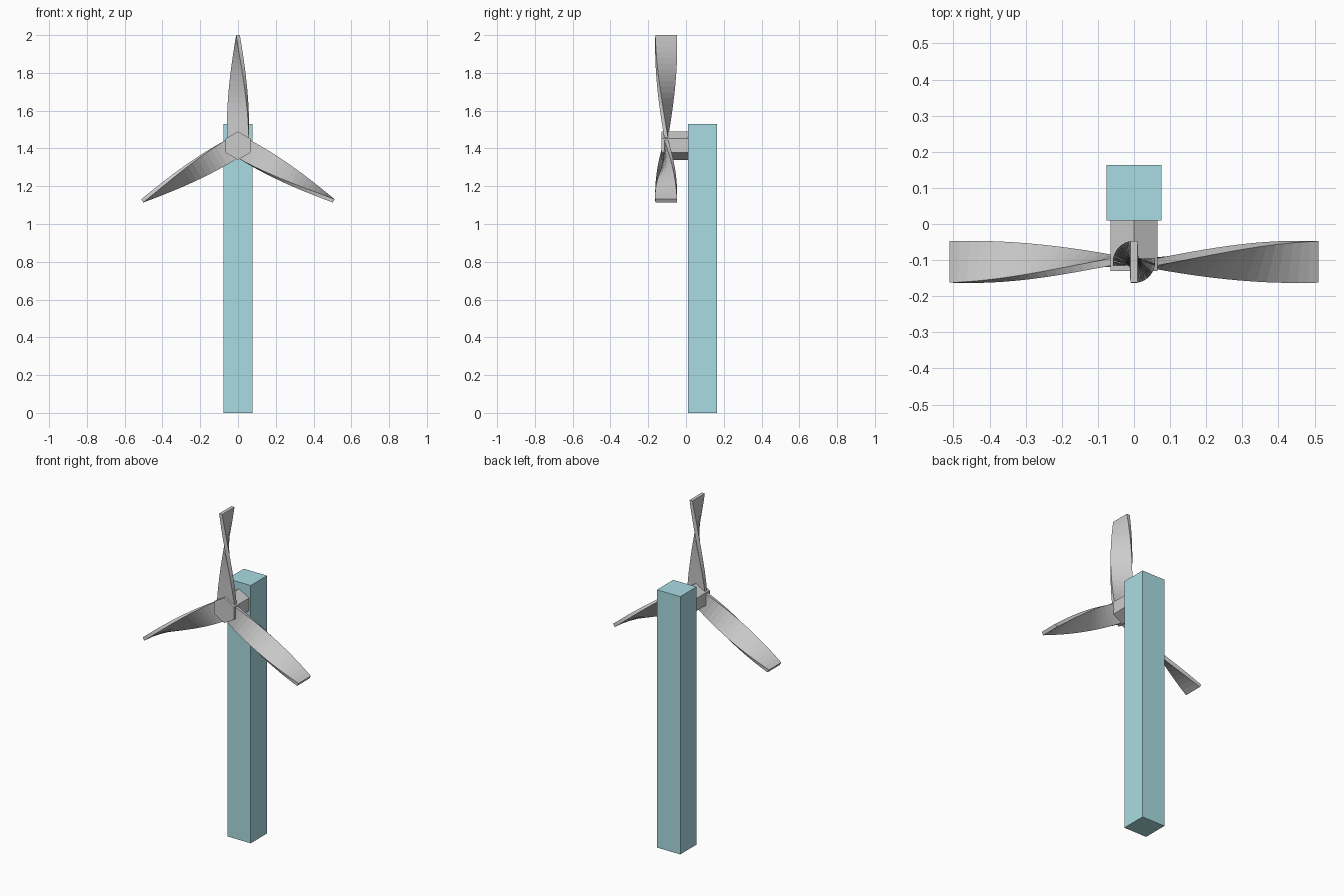
import bpy, bmesh, math
from mathutils import Matrix, Vector

if "Cube" in bpy.data.objects:
    bpy.data.objects.remove(bpy.data.objects["Cube"])

AXIS_Y, AXIS_Z = -0.105, 1.415   # rotor centre


def finish(bm, name):
    bmesh.ops.recalc_face_normals(bm, faces=bm.faces)
    mesh = bpy.data.meshes.new(name)
    bm.to_mesh(mesh)
    bm.free()
    obj = bpy.data.objects.new(name, mesh)
    bpy.context.collection.objects.link(obj)
    return obj


# Square tower
bm = bmesh.new()
bmesh.ops.create_cube(bm, size=1.0)
bmesh.ops.scale(bm, vec=(0.153, 0.153, 1.53), verts=bm.verts)
bmesh.ops.translate(bm, vec=(0, 0.0865, 0.765), verts=bm.verts)
tower = finish(bm, "tower")
mat = bpy.data.materials.new("tower_teal")
mat.diffuse_color = (0.40, 0.72, 0.77, 1)
mat.use_nodes = True
mat.node_tree.nodes["Principled BSDF"].inputs["Base Color"].default_value = mat.diffuse_color
tower.data.materials.append(mat)

# Hexagonal hub, corners at top and bottom
bm = bmesh.new()
rot = Matrix.Rotation(math.pi / 2, 4, 'X')
place = Matrix.Translation((0, -0.06, AXIS_Z))
bmesh.ops.create_cone(bm, cap_ends=True, segments=6, radius1=0.075,
                      radius2=0.075, depth=0.14, matrix=place @ rot)
top = max(v.co.z for v in bm.verts) - AXIS_Z
if top < 0.07:
    bmesh.ops.rotate(bm, cent=(0, 0, AXIS_Z), verts=bm.verts,
                     matrix=Matrix.Rotation(math.pi / 6, 3, 'Y'))
finish(bm, "hub")


# Twisted blade: a flat bar turned a quarter turn from root to tip
def blade(name, angle, r0=0.04, r1=0.585, half_w=0.0575, half_t=0.01, steps=18):
    bm = bmesh.new()
    place = Matrix.Translation((0, AXIS_Y, AXIS_Z)) @ Matrix.Rotation(angle, 4, 'Y')
    rings = []
    for i in range(steps + 1):
        t = i / steps
        twist = Matrix.Rotation(-math.pi / 2 * t, 4, 'Z')
        r = r0 + (r1 - r0) * t
        rings.append([bm.verts.new(place @ twist @ Vector((sx * half_w, sy * half_t, r)))
                      for sx, sy in ((-1, -1), (1, -1), (1, 1), (-1, 1))])
    for a, b in zip(rings, rings[1:]):
        for k in range(4):
            n = (k + 1) % 4
            bm.faces.new((a[k], a[n], b[n], b[k]))
    bm.faces.new(rings[0][::-1])
    bm.faces.new(rings[-1])
    return finish(bm, name)


for i in range(3):
    blade(f"blade_{i + 1}", i * math.tau / 3)
